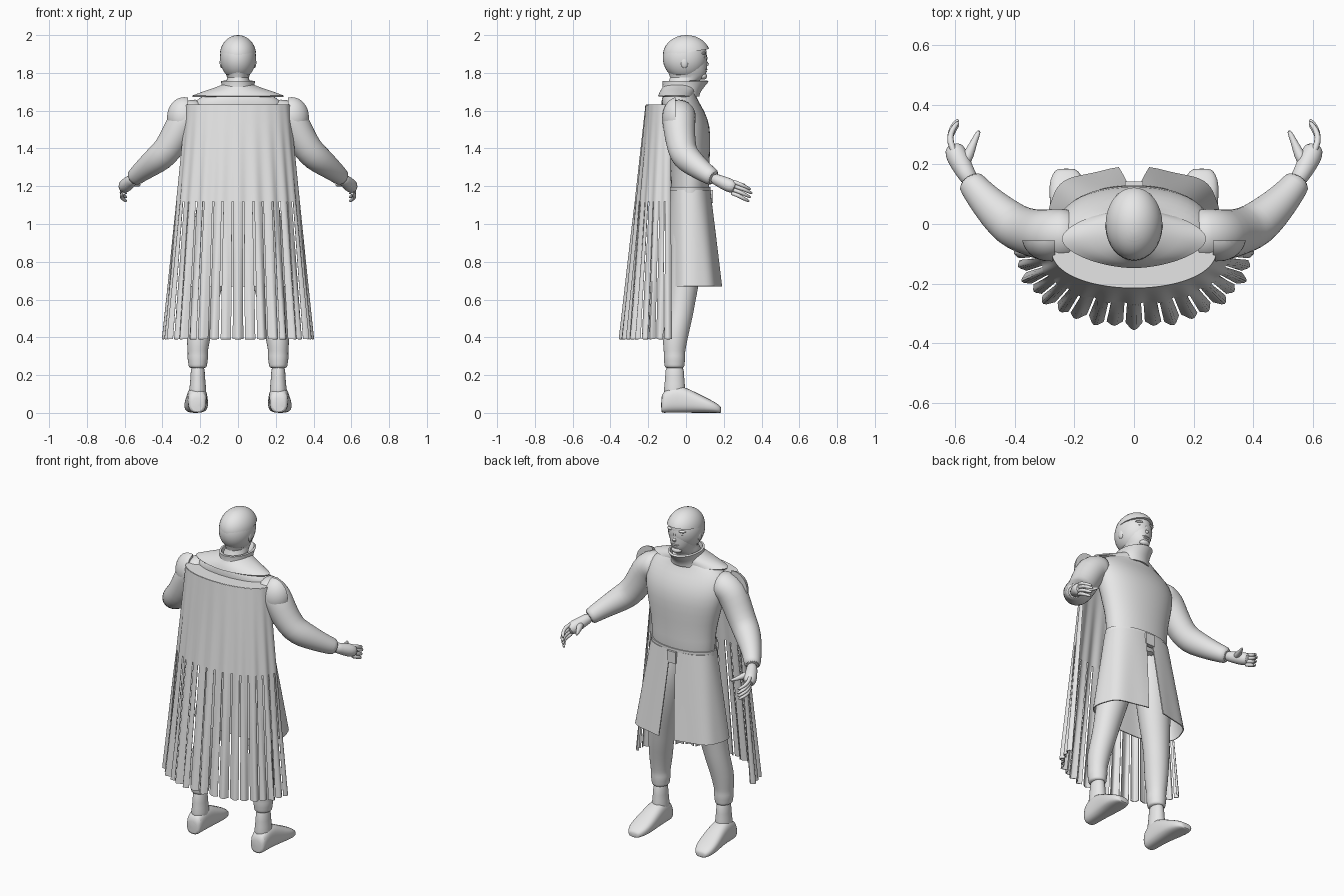
import bpy, bmesh, math
from mathutils import Vector, Matrix

cube = bpy.data.objects.get("Cube")
if cube:
    bpy.data.objects.remove(cube)

grey = bpy.data.materials.new("light_grey")
grey.use_nodes = True
grey.diffuse_color = (0.8, 0.8, 0.8, 1)
grey.node_tree.nodes["Principled BSDF"].inputs["Base Color"].default_value = (0.8, 0.8, 0.8, 1)


def finish(name, bm, subdiv=0, thick=0):
    bmesh.ops.recalc_face_normals(bm, faces=bm.faces[:])
    mesh = bpy.data.meshes.new(name)
    bm.to_mesh(mesh)
    bm.free()
    mesh.materials.append(grey)
    ob = bpy.data.objects.new(name, mesh)
    bpy.context.collection.objects.link(ob)
    bpy.ops.object.select_all(action='DESELECT')
    ob.select_set(True)
    bpy.context.view_layer.objects.active = ob
    bpy.ops.object.shade_smooth_by_angle(angle=math.radians(50))
    if subdiv:
        m = ob.modifiers.new("Smooth", 'SUBSURF')
        m.levels = m.render_levels = subdiv
    if thick:
        m = ob.modifiers.new("Thickness", 'SOLIDIFY')
        m.thickness = thick
        m.offset = 0
        m = ob.modifiers.new("Crisp rim", 'EDGE_SPLIT')
        m.split_angle = math.radians(50)


def signed_power(v, power):
    return math.copysign(abs(v) ** power, v)


def loft(name, rings, n=20, power=1.0, caps=True, subdiv=1, thick=0):
    """Skin rings given as (centre, half axis u, half axis v)."""
    bm = bmesh.new()
    rows = []
    for c, u, v in rings:
        row = []
        for i in range(n):
            a = 2 * math.pi * i / n
            ca, sa = signed_power(math.cos(a), power), signed_power(math.sin(a), power)
            row.append(bm.verts.new(Vector(c) + Vector(u) * ca + Vector(v) * sa))
        rows.append(row)
    for r, q in zip(rows, rows[1:]):
        for i in range(n):
            j = (i + 1) % n
            bm.faces.new((r[i], r[j], q[j], q[i]))
    if caps:
        bm.faces.new(rows[0])
        bm.faces.new(rows[-1])
    finish(name, bm, subdiv, thick)


def stack(name, rows, **kw):
    """Horizontal rings: z, centre x, centre y, radius x, radius y."""
    loft(name, [((x, y, z), (a, 0, 0), (0, b, 0)) for z, x, y, a, b in rows], **kw)


def tube(name, pts, side=1, **kw):
    """Round limb along points x, y, z, radius."""
    p = [Vector((side * x, y, z)) for x, y, z, r in pts]
    rings = []
    for i, c in enumerate(p):
        d = (p[min(i + 1, len(p) - 1)] - p[max(i - 1, 0)]).normalized()
        u = d.cross(Vector((0, 0, 1))).normalized()
        rings.append((c, u * pts[i][3], u.cross(d) * pts[i][3]))
    loft(name, rings, **kw)


def ball(name, centre, radii, cuts=()):
    """Ellipsoid trimmed by planes (point, outward normal)."""
    bm = bmesh.new()
    bmesh.ops.create_uvsphere(bm, u_segments=32, v_segments=20, radius=1,
                              matrix=Matrix.Translation(centre) @ Matrix.Diagonal((*radii, 1)))
    for co, no in cuts:
        res = bmesh.ops.bisect_plane(bm, geom=bm.verts[:] + bm.edges[:] + bm.faces[:],
                                     plane_co=co, plane_no=no, clear_outer=True)
        edges = [e for e in res["geom_cut"] if isinstance(e, bmesh.types.BMEdge)]
        bmesh.ops.edgeloop_fill(bm, edges=edges)
    finish(name, bm)


def sheet(name, point, us, vs, thick=0.006):
    """Open cloth surface from point(u, v)."""
    bm = bmesh.new()
    g = [[bm.verts.new(point(u, v)) for u in us] for v in vs]
    for r, q in zip(g, g[1:]):
        for i in range(len(us) - 1):
            bm.faces.new((r[i], r[i + 1], q[i + 1], q[i]))
    finish(name, bm, thick=thick)


def span(a, b, n):
    return [a + (b - a) * i / n for i in range(n + 1)]


# Torso, with chest and shoulders
stack("torso", [(1.08, 0, .02, .20, .10), (1.18, 0, .02, .195, .10), (1.21, 0, .022, .205, .104),
                (1.3, 0, .02, .205, .104), (1.42, 0, .015, .235, .116), (1.52, 0, .008, .258, .122),
                (1.6, 0, -.015, .26, .114), (1.655, 0, -.035, .235, .098), (1.69, 0, -.035, .16, .085),
                (1.73, 0, -.03, .075, .075)], power=.95)

# Head, hair and face
stack("head", [(1.68, 0, -.03, .07, .07), (1.755, 0, -.025, .068, .075), (1.772, 0, .012, .052, .09),
               (1.81, 0, .005, .074, .107), (1.86, 0, .003, .083, .109), (1.91, 0, 0, .087, .11),
               (1.95, 0, 0, .08, .106), (1.985, 0, 0, .05, .07)], n=24)
ball("top_hair", (0, .003, 1.895), (.096, .125, .105), [((0, .12, 1.926), (0, .15, -1))])
ball("back_hair", (0, -.006, 1.88), (.0955, .117, .119), [((0, -.022, 0), (0, 1, -.1)), ((0, 0, 1.785), (0, 0, -1))])
tube("nose", [(0, .1, 1.895, .008), (0, .109, 1.872, .011), (0, .115, 1.85, .015), (0, .104, 1.838, .01)], n=10)
ball("upper_lip", (0, .101, 1.818), (.026, .012, .006))
ball("lower_lip", (0, .1, 1.807), (.021, .012, .006))
ball("chin", (0, .09, 1.782), (.032, .022, .018))
for s, label in ((1, "left"), (-1, "right")):
    ball(label + "_ear", (s * .086, -.008, 1.855), (.011, .02, .03))
    ball(label + "_eye", (s * .034, .0945, 1.882), (.013, .008, .006))
    ball(label + "_brow", (s * .034, .091, 1.903), (.028, .016, .008))

# Collar and the yoke that lies over the shoulders
stack("collar", [(1.675, 0, -.03, .1, .095), (1.70, 0, -.025, .088, .095), (1.73, 0, -.012, .08, .105),
                 (1.757, 0, -.002, .085, .118)], caps=False, thick=.012, n=28)
stack("yoke", [(1.733, 0, -.03, .085, .085), (1.715, 0, -.035, .13, .09), (1.7, 0, -.043, .18, .093),
               (1.676, 0, -.05, .243, .095)], caps=False, thick=.008, n=28, power=1.15)

# Arms and hands
for s, label in ((1, "left"), (-1, "right")):
    tube(label + "_sleeve", [(.19, -.035, 1.575, .085), (.24, -.038, 1.578, .09), (.283, -.038, 1.555, .09),
                             (.318, -.035, 1.485, .083), (.37, -.022, 1.395, .078), (.41, -.003, 1.355, .077),
                             (.46, .04, 1.318, .067), (.508, .09, 1.28, .055), (.54, .13, 1.253, .048),
                             (.553, .15, 1.242, .044)], s)
    tube(label + "_hand", [(.545, .14, 1.245, .03), (.565, .172, 1.23, .031), (.582, .205, 1.215, .037),
                           (.6, .24, 1.2, .038), (.606, .265, 1.19, .028)], s, n=14)
    for i in range(4):
        drop, reach = .021 * i, .008 * abs(i - 1)
        tube(f"{label}_finger_{i + 1}", [(.6, .235, 1.228 - drop, .012), (.618, .275, 1.216 - drop, .0115),
                                         (.616, .312 - reach, 1.202 - drop, .0105),
                                         (.602, .336 - reach, 1.19 - drop, .009),
                                         (.588, .352 - reach, 1.182 - drop, .006)], s, n=10)
    tube(label + "_thumb", [(.575, .195, 1.22, .022), (.555, .232, 1.215, .02), (.54, .268, 1.21, .013),
                            (.528, .295, 1.207, .01), (.518, .315, 1.207, .006)], s, n=10)

# Trousers, ankles and shoes
for s, label in ((1, "left"), (-1, "right")):
    legs = [(1.15, .1, .02, .1, .095), (.9, .125, .01, .107, .098), (.7, .16, -.01, .088, .083),
            (.6, .178, -.022, .077, .074), (.52, .19, -.032, .072, .071), (.42, .207, -.055, .066, .07),
            (.34, .213, -.061, .056, .06), (.315, .213, -.061, .053, .056), (.29, .213, -.061, .056, .058),
            (.26, .213, -.061, .05, .054), (.245, .213, -.061, .05, .053), (.235, .213, -.06, .038, .045)]
    stack(label + "_trouser_leg", [(z, s * x, y, a, b) for z, x, y, a, b in legs])
    stack(label + "_ankle", [(z, s * .213, -.06, .038 + d, .05 + d)
                             for z, d in ((.27, 0), (.18, 0), (.13, .008), (.06, .01))])
    shoe = [(-.132, .035, .08), (-.122, .048, .115), (-.07, .052, .145), (-.02, .055, .143),
            (.04, .06, .115), (.1, .064, .084), (.15, .058, .06), (.178, .04, .04), (.186, .028, .03)]
    loft(label + "_shoe", [((s * (.216 + .06 * max(y, 0)), y, h / 2), (w, 0, 0), (0, 0, h / 2))
                           for y, w, h in shoe], power=.75)


# Open-fronted skirt, fuller towards the hem
def skirt_point(u, z):
    f = (1.18 - z) / .51
    gap = .06 + .07 * f
    a = gap + (2 * math.pi - 2 * gap) * u
    ripple = .005 * f * math.cos(7 * a)
    x = signed_power(math.sin(a), .85)
    y = signed_power(math.cos(a), .85)
    return ((.2 + .085 * f + ripple) * x, .02 + .018 * f + (.106 + .042 * f + ripple) * y, z)


sheet("skirt", skirt_point, span(0, 1, 72), span(1.18, .67, 8))
stack("belt", [(1.165, 0, .02, .205, .108), (1.195, 0, .02, .205, .108)], caps=False, thick=.006, n=32)
bm = bmesh.new()
bmesh.ops.create_cube(bm, size=1, matrix=Matrix.Translation((0, .13, 1.145)) @ Matrix.Diagonal((.06, .025, .07, 1)))
finish("buckle", bm)

# Cape with soft folds, whole above and cut into strips below
STRIPS, SPLIT = 19, 1.12


def cape_point(t, z):
    f = (1.63 - z) / 1.24
    a = math.radians(92) * t
    fold = .012 * min(f, .5) * math.cos(11 * math.pi * t)
    fold += .014 * max(0, SPLIT - z) * math.cos(STRIPS * math.pi * t)
    return ((.275 + .115 * f + fold) * math.sin(a),
            -.085 + .01 * f - (.128 + .135 * f + fold) * abs(math.cos(a)) ** .9, z)


def cape_top_point(t, v):
    edge = Vector(cape_point(t, 1.63))
    return edge.lerp(Vector((edge.x * .9, -.06, 1.632)), v)


sheet("cape", cape_point, span(-1, 1, STRIPS * 6), span(1.63, SPLIT, 6), .004)
sheet("cape_top", cape_top_point, span(-1, 1, 40), span(0, 1, 2), .004)
for i in range(STRIPS):
    mid, half = (2 * i + 1 - STRIPS) / STRIPS, .415 * 2 / STRIPS
    sheet(f"cape_strip_{i + 1}", cape_point, span(mid - half, mid + half, 6), span(SPLIT, .39, 4), .004)

# Cape tabs that cover the back of each shoulder
for s, label in ((1, "left"), (-1, "right")):
    ball(label + "_shoulder_tab", (s * .285, -.04, 1.565), (.092, .085, .108),
         [((0, -.055, 0), (0, 1, 0)), ((s * .265, 0, 0), (-s, 0, 0)), ((0, 0, 1.53), (0, 0, -1))])
